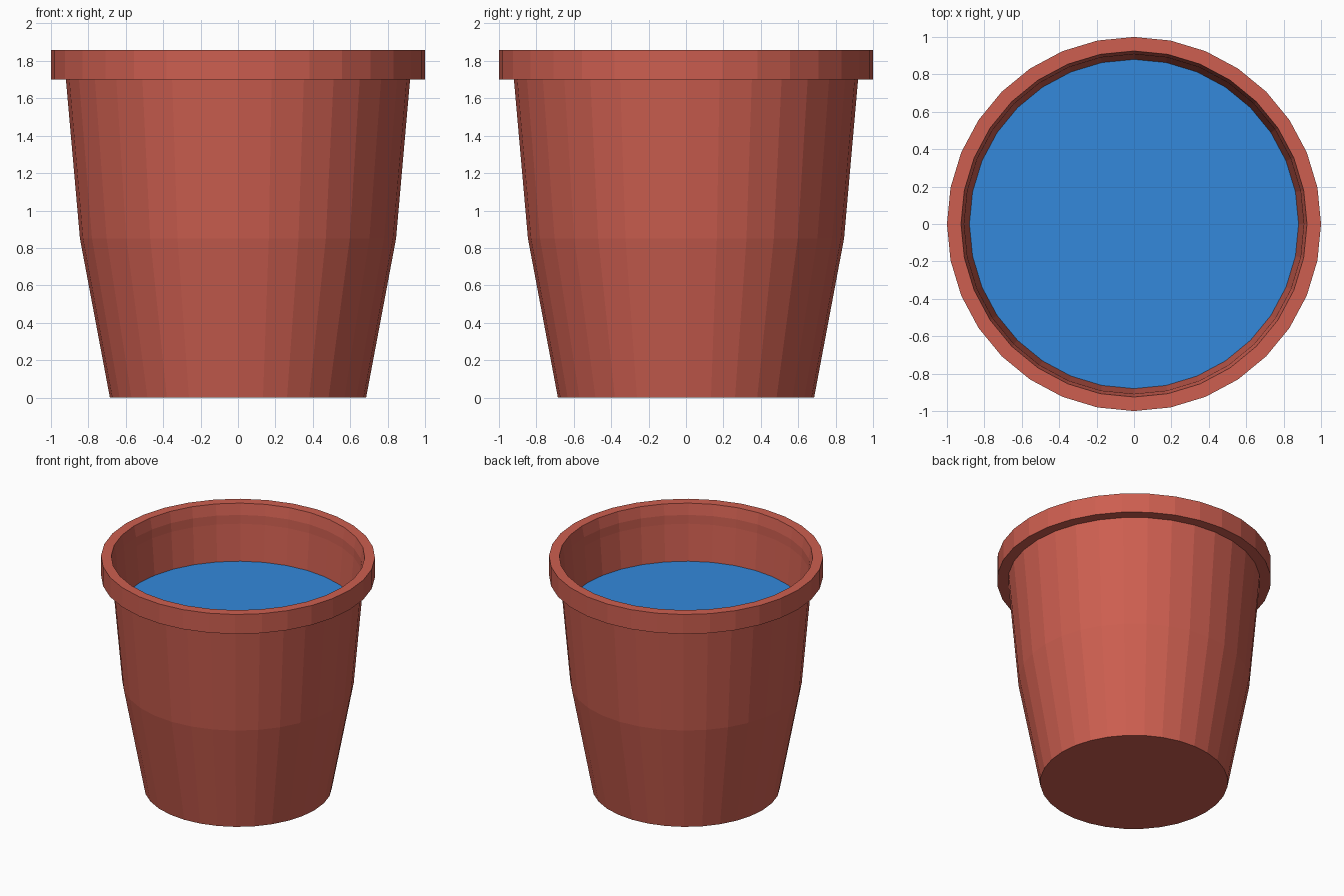
import bpy
import bmesh
from math import cos, sin, tau

if "Cube" in bpy.data.objects:
    bpy.data.objects.remove(bpy.data.objects["Cube"])

SIDES = 32


def material(name, color):
    mat = bpy.data.materials.new(name)
    mat.diffuse_color = color
    mat.use_nodes = True
    mat.node_tree.nodes["Principled BSDF"].inputs["Base Color"].default_value = mat.diffuse_color
    return mat


def lathe(name, profile, mat, cap_start=False, cap_end=False):
    """Revolve (radius, height) points around z with flat faces."""
    bm = bmesh.new()
    rings = [[bm.verts.new((r * cos(tau * i / SIDES), r * sin(tau * i / SIDES), z))
              for i in range(SIDES)] for r, z in profile]
    for low, high in zip(rings, rings[1:]):
        for i in range(SIDES):
            j = (i + 1) % SIDES
            bm.faces.new((low[i], low[j], high[j], high[i]))
    if cap_start:
        bm.faces.new(rings[0][::-1])
    if cap_end:
        bm.faces.new(rings[-1])
    mesh = bpy.data.meshes.new(name)
    bm.to_mesh(mesh)
    bm.free()
    mesh.materials.append(mat)
    obj = bpy.data.objects.new(name, mesh)
    bpy.context.collection.objects.link(obj)
    return obj


clay = material("terracotta", (0.61, 0.113, 0.08, 1))
blue = material("water_blue", (0.033, 0.25, 0.71, 1))

# Pot: tapered outer wall, overhanging rim, thin inner wall and floor
lathe("pot", [
    (0.685, 0.0), (0.845, 0.85), (0.92, 1.70),
    (1.0, 1.70), (1.0, 1.857), (0.925, 1.857),
    (0.908, 1.77), (0.906, 1.70), (0.88, 1.41),
    (0.83, 0.85), (0.68, 0.04),
], clay, cap_start=True, cap_end=True)

# Water surface inside the pot
lathe("water", [(0.88, 1.41)], blue, cap_end=True)
